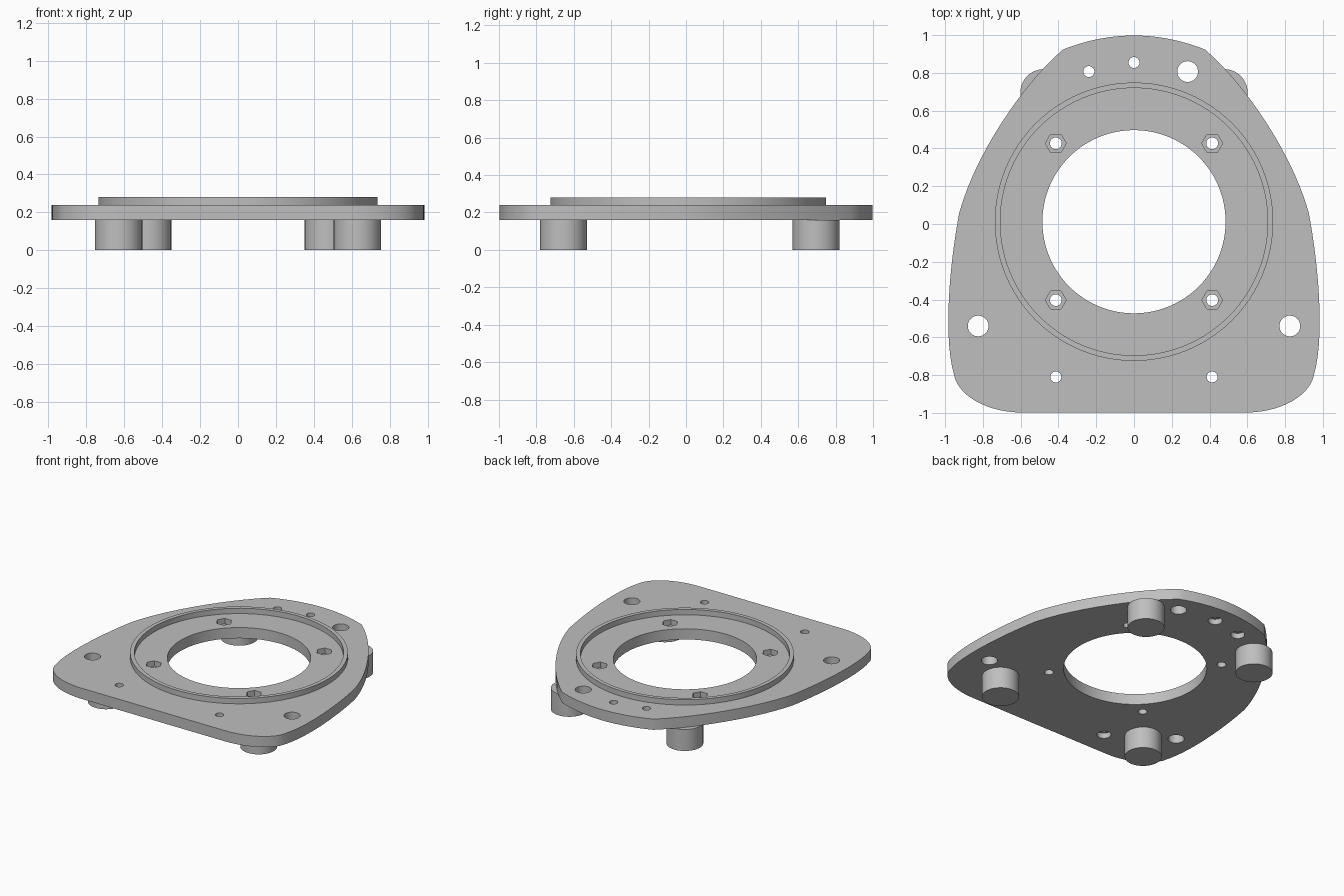
import bpy, bmesh, math
from mathutils import Matrix, Vector

default_cube = bpy.data.objects.get("Cube")
if default_cube:
    bpy.data.objects.remove(default_cube, do_unlink=True)

grey = bpy.data.materials.new("light_grey")
grey.use_nodes = True
colour = (0.52, 0.52, 0.52, 1)
grey.diffuse_color = colour
grey.node_tree.nodes["Principled BSDF"].inputs["Base Color"].default_value = colour

BOTTOM, TOP, RIM_TOP = 0.16, 0.24, 0.28
CENTRE_Y = 0.012


def make_object(name, bm):
    bmesh.ops.recalc_face_normals(bm, faces=bm.faces[:])
    mesh = bpy.data.meshes.new(name)
    bm.to_mesh(mesh)
    bm.free()
    mesh.materials.append(grey)
    obj = bpy.data.objects.new(name, mesh)
    bpy.context.collection.objects.link(obj)
    return obj


def smooth(obj):
    bpy.ops.object.select_all(action="DESELECT")
    obj.select_set(True)
    bpy.context.view_layer.objects.active = obj
    bpy.ops.object.shade_smooth_by_angle(angle=math.radians(30))


def add_cylinder(bm, x, y, radius, low, high, sides=32):
    # sides=6 gives a hexagon with points towards left and right
    spin = Matrix.Rotation(math.pi / 2, 4, "Z") if sides == 6 else Matrix()
    bmesh.ops.create_cone(
        bm, cap_ends=True, segments=sides, radius1=radius, radius2=radius,
        depth=high - low,
        matrix=Matrix.Translation((x, y, (low + high) / 2)) @ spin)


def bezier(a, b, c, d, steps=14):
    a, b, c, d = (Vector(p) for p in (a, b, c, d))
    for i in range(steps):
        t = i / steps
        s = 1 - t
        yield a * s**3 + b * 3 * s * s * t + c * 3 * s * t * t + d * t**3


def cut(target, bm):
    cutter = make_object("hole_cutter", bm)
    cutter.hide_render = True
    mod = target.modifiers.new("holes", "BOOLEAN")
    mod.operation = "DIFFERENCE"
    mod.solver = "EXACT"
    mod.object = cutter
    bpy.ops.object.select_all(action="DESELECT")
    bpy.context.view_layer.objects.active = target
    target.select_set(True)
    bpy.ops.object.modifier_apply(modifier=mod.name)
    bpy.data.objects.remove(cutter, do_unlink=True)


# Plate outline: left half from the back tip to the front edge, then mirrored
back, shoulder = (0, 0.998), (0.377, 0.923)
waist, corner, front = (0.925, 0.06), (0.952, -0.80), (0.59, -0.998)
half = list(bezier(back, (0.13, 0.998), (0.26, 0.97), shoulder))
half += bezier(shoulder, (0.59, 0.74), (0.84, 0.37), waist)
half += bezier(waist, (0.975, -0.2), (1.012, -0.6), corner)
half += bezier(corner, (0.935, -0.9), (0.79, -0.998), front)
half.append(Vector(front))
outline = half + [Vector((-p.x, p.y)) for p in reversed(half[1:])]

bm = bmesh.new()
face = bm.faces.new([bm.verts.new((p.x, p.y, BOTTOM)) for p in outline])
extruded = bmesh.ops.extrude_face_region(bm, geom=[face])["geom"]
bmesh.ops.translate(bm, vec=(0, 0, TOP - BOTTOM),
                    verts=[v for v in extruded if isinstance(v, bmesh.types.BMVert)])
plate = make_object("base_plate", bm)

# Hole positions
bolts = [(sx * 0.414, CENTRE_Y + sy * 0.415) for sx in (-1, 1) for sy in (-1, 1)]
large = [(-0.825, -0.54), (0.825, -0.54), (0.284, 0.807)]
small = [(-0.414, -0.81), (0.414, -0.81), (-0.239, 0.807), (0, 0.855)]

# Through holes
bm = bmesh.new()
add_cylinder(bm, 0, CENTRE_Y, 0.485, 0, 0.5, 96)
for places, radius in ((bolts, 0.031), (large, 0.055), (small, 0.029)):
    for x, y in places:
        add_cylinder(bm, x, y, radius, 0, 0.5)
cut(plate, bm)

# Hexagonal nut recesses on top, round counterbores underneath
bm = bmesh.new()
for x, y in bolts:
    add_cylinder(bm, x, y, 0.055, 0.20, 0.5, 6)
for x, y in small:
    add_cylinder(bm, x, y, 0.048, 0, 0.20)
cut(plate, bm)
smooth(plate)

# Raised circular rim
bm = bmesh.new()
profile = [(0.708, TOP), (0.737, TOP), (0.737, RIM_TOP), (0.708, RIM_TOP)]
verts = [bm.verts.new((r, CENTRE_Y, z)) for r, z in profile]
edges = [bm.edges.new((verts[i], verts[(i + 1) % 4])) for i in range(4)]
bmesh.ops.spin(bm, geom=verts + edges, cent=(0, CENTRE_Y, 0), axis=(0, 0, 1),
               angle=math.tau, steps=96, use_merge=True)
bmesh.ops.remove_doubles(bm, verts=bm.verts[:], dist=0.0001)
smooth(make_object("raised_rim", bm))

# Four round feet
for end, x, y in (("front", 0.63, -0.655), ("back", 0.477, 0.695)):
    for side, sign in (("left", 1), ("right", -1)):
        bm = bmesh.new()
        add_cylinder(bm, sign * x, y, 0.125, 0, BOTTOM, 48)
        smooth(make_object(f"{end}_{side}_foot", bm))
